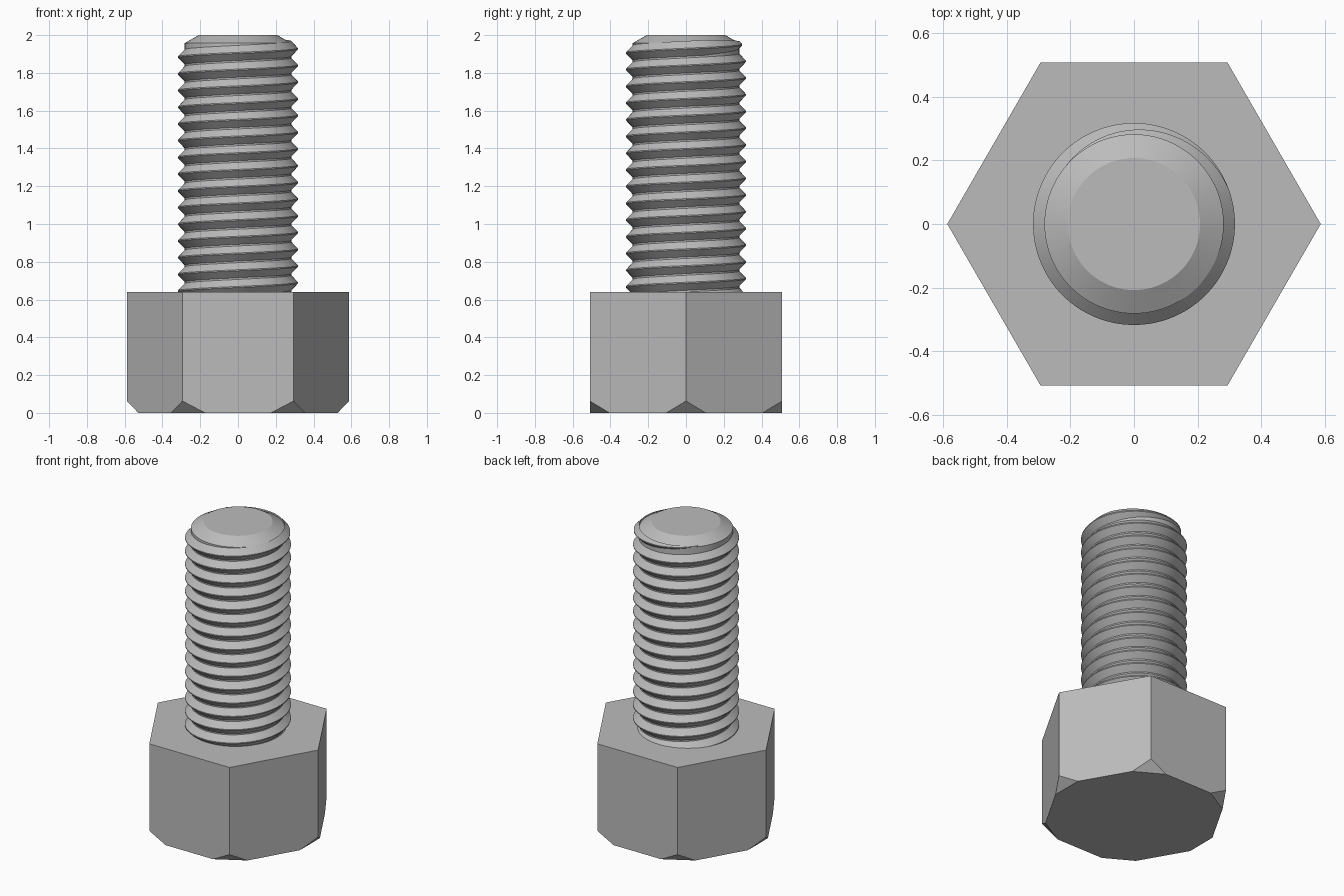
import bpy, bmesh, math
from mathutils import Vector

cube = bpy.data.objects.get("Cube")
if cube:
    bpy.data.objects.remove(cube)

steel = bpy.data.materials.new("steel grey")
steel.use_nodes = True
GREY = (0.5, 0.5, 0.5, 1)
steel.diffuse_color = GREY
steel.node_tree.nodes["Principled BSDF"].inputs["Base Color"].default_value = GREY


def add_object(name, bm, smooth=False):
    bmesh.ops.recalc_face_normals(bm, faces=bm.faces)
    mesh = bpy.data.meshes.new(name)
    bm.to_mesh(mesh)
    bm.free()
    mesh.materials.append(steel)
    obj = bpy.data.objects.new(name, mesh)
    bpy.context.collection.objects.link(obj)
    if smooth:
        bpy.ops.object.select_all(action="DESELECT")
        obj.select_set(True)
        bpy.context.view_layer.objects.active = obj
        bpy.ops.object.shade_smooth_by_angle(angle=math.radians(25))
    return obj


def polar(radius, angle, z):
    return Vector((radius * math.cos(angle), radius * math.sin(angle), z))


# Hexagonal head with its six lower corners cut off flat
HEAD_R, HEAD_H = 0.588, 0.64
CUT_IN, CUT_UP = 0.06, 0.063
bm = bmesh.new()
bottom = [bm.verts.new(polar(HEAD_R, i * math.pi / 3, 0)) for i in range(6)]
hexagon = bm.faces.new(bottom)
top = bmesh.ops.extrude_face_region(bm, geom=[hexagon])["geom"]
bmesh.ops.translate(bm, vec=(0, 0, HEAD_H),
                    verts=[v for v in top if isinstance(v, bmesh.types.BMVert)])
for i in range(6):
    a = i * math.pi / 3
    cut = bmesh.ops.bisect_plane(
        bm, geom=bm.verts[:] + bm.edges[:] + bm.faces[:],
        plane_co=polar(HEAD_R, a, CUT_UP), plane_no=polar(CUT_UP, a, -CUT_IN),
        clear_outer=True)
    rim = [e for e in cut["geom_cut"] if isinstance(e, bmesh.types.BMEdge)]
    bmesh.ops.holes_fill(bm, edges=rim, sides=0)
add_object("hex_head", bm)

# Round shank with a chamfered tip
SEGMENTS = 96
ROOT_R, CREST_R = 0.282, 0.318
bm = bmesh.new()
rings = [[bm.verts.new(polar(r, 2 * math.pi * i / SEGMENTS, z)) for i in range(SEGMENTS)]
         for r, z in ((ROOT_R, 0.5), (ROOT_R, 1.958), (0.208, 2.0))]
for low, high in zip(rings, rings[1:]):
    for i in range(SEGMENTS):
        j = (i + 1) % SEGMENTS
        bm.faces.new((low[i], low[j], high[j], high[i]))
bm.faces.new(rings[0])
bm.faces.new(rings[-1])
add_object("shank", bm, smooth=True)

# Right-handed thread ridge, fading into the shank at the tip
PITCH = 0.0885
TURNS = 16
END = math.radians(140)
FADE = math.radians(120)
FLANK, CREST = 0.038, 0.003
bm = bmesh.new()
sections = []
for i in range(TURNS * SEGMENTS + 1):
    angle = END - 2 * math.pi * (TURNS - i / SEGMENTS)
    z = 1.95 + PITCH * (angle - math.pi / 2) / (2 * math.pi)
    fade = min(1, (END - angle) / FADE)
    height = (CREST_R - ROOT_R) * fade
    half = CREST + FLANK * fade
    profile = ((ROOT_R - 0.001, -half), (ROOT_R + height, -CREST),
               (ROOT_R + height, CREST), (ROOT_R - 0.001, half))
    sections.append([bm.verts.new(polar(r, angle, z + dz)) for r, dz in profile])
for a, b in zip(sections, sections[1:]):
    for k in range(4):
        n = (k + 1) % 4
        bm.faces.new((a[k], a[n], b[n], b[k]))
bm.faces.new(sections[0])
bm.faces.new(sections[-1])
add_object("thread", bm, smooth=True)
